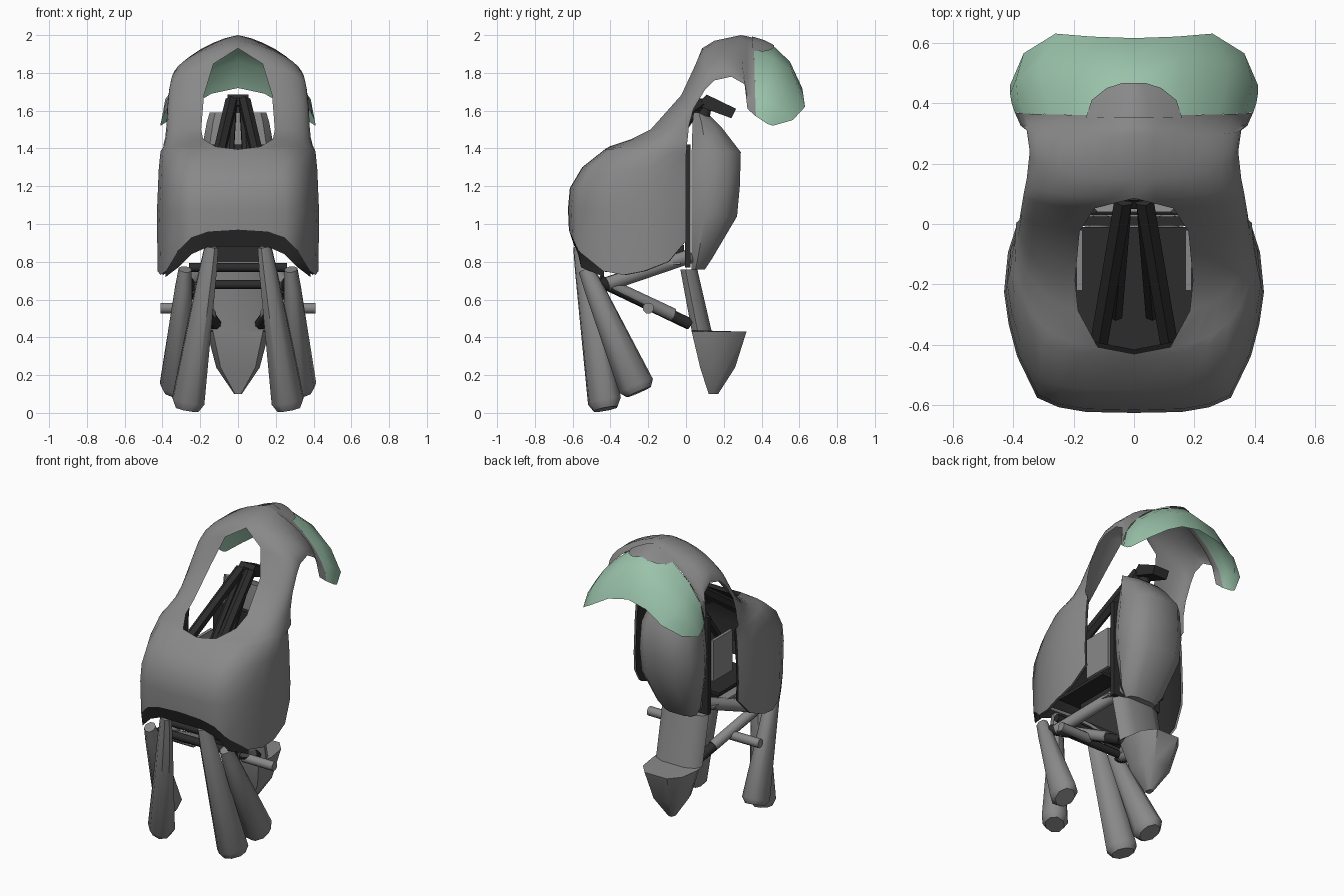
import bpy, bmesh, math
from mathutils import Vector

if "Cube" in bpy.data.objects:
    bpy.data.objects.remove(bpy.data.objects["Cube"])


def material(name, rgb):
    m = bpy.data.materials.new(name)
    m.diffuse_color = (*rgb, 1)
    m.use_nodes = True
    m.node_tree.nodes["Principled BSDF"].inputs["Base Color"].default_value = m.diffuse_color
    return m


GREY = material("hull grey", (0.25, 0.25, 0.25))
DARK = material("charcoal", (0.025, 0.025, 0.025))
GREEN = material("pale green", (0.32, 0.54, 0.40))


def finish(name, bm, mat, angle=35, normals=True):
    bmesh.ops.remove_doubles(bm, verts=bm.verts, dist=0.0005)
    if normals:
        bmesh.ops.recalc_face_normals(bm, faces=bm.faces)
    me = bpy.data.meshes.new(name)
    bm.to_mesh(me)
    bm.free()
    me.materials.append(mat)
    ob = bpy.data.objects.new(name, me)
    bpy.context.collection.objects.link(ob)
    bpy.ops.object.select_all(action='DESELECT')
    ob.select_set(True)
    bpy.context.view_layer.objects.active = ob
    bpy.ops.object.shade_smooth_by_angle(angle=math.radians(angle))
    return ob


def arc(row, n=8):
    """Half of a curved rib: centre (y, z), edge (x, y, z), hole half-width, end angle, power, fall."""
    yc, zc, xe, ye, ze, hole, end, p, fall = row
    t0 = math.asin((hole / xe) ** (1 / p)) if hole else 0
    tm = math.radians(end)
    pts = []
    for i in range(n + 1):
        t = t0 + (tm - t0) * i / n
        f = (1 - math.cos(t)) / (1 - math.cos(tm))
        pts.append(Vector((xe * math.sin(t) ** p, yc + (ye - yc) * f ** 1.1, zc + (ze - zc) * f ** fall)))
    return pts


# Boxy plan section of the nose: (width fraction, depth fraction)
SECTION = [(0, 0), (.37, .005), (.58, .03), (.745, .08), (.90, .30),
           (.965, .47), (1, .64), (.97, .85), (.90, 1)]


def nose(yc, zc, w, ye, ze):
    return [Vector((w * a, yc + (ye - yc) * f, zc + (ze - zc) * f)) for a, f in SECTION]


def sheet(name, ribs, mat):
    """Skin between neighbouring half ribs, mirrored over x."""
    bm = bmesh.new()
    for s in (1, -1):
        grid = [[bm.verts.new((s * p[0], p[1], p[2])) for p in r] for r in ribs]
        for a, b in zip(grid, grid[1:]):
            for i in range(len(a) - 1):
                q = (a[i], a[i + 1], b[i + 1], b[i])
                bm.faces.new(q if s > 0 else q[::-1])
    return finish(name, bm, mat, 65, False)


def loft(name, rings, mat, angle=35):
    """Closed solid through rings of points."""
    bm = bmesh.new()
    loops = [[bm.verts.new(p) for p in r] for r in rings]
    n = len(loops[0])
    for a, b in zip(loops, loops[1:]):
        for i in range(n):
            bm.faces.new((a[i], a[(i + 1) % n], b[(i + 1) % n], b[i]))
    bm.faces.new(loops[0][::-1])
    bm.faces.new(loops[-1])
    return finish(name, bm, mat, angle)


def rod(name, a, b, radii, mat, sides=8, deep=1.0):
    """Tapered rod; radii are (fraction along, radius)."""
    a, b = Vector(a), Vector(b)
    q = (b - a).to_track_quat('Z', 'Y')
    ang = [2 * math.pi * (i + 0.5) / sides for i in range(sides)]
    rings = [[a.lerp(b, f) + q @ Vector((r * math.cos(t), deep * r * math.sin(t), 0)) for t in ang]
             for f, r in radii]
    return loft(name, rings, mat, 50)


def pair(name, a, b, radii, mat, sides=8, deep=1.0):
    for s, side in ((1, "right"), (-1, "left")):
        rod(f"{name}_{side}", (s * a[0], *a[1:]), (s * b[0], *b[1:]), radii, mat, sides, deep)


def box(name, x0, x1, y, z, mat):
    rings = [[(x0, y[0], h), (x1, y[0], h), (x1, y[1], h), (x0, y[1], h)] for h in z]
    return loft(name, rings, mat)


# Hull: boxy nose, cockpit opening, arched hood
ribs = [nose(-0.62, 0.97, 0.425, 0.0, 0.9), nose(-0.625, 1.08, 0.43, 0.0, 1.03),
        nose(-0.615, 1.19, 0.425, 0.0, 1.15), nose(-0.55, 1.30, 0.42, 0.0, 1.28),
        nose(-0.43, 1.395, 0.41, 0.0, 1.38)]
for p, z in zip(ribs[0], (.97, .96, .93, .86, .75, .73, .75, .80, .91)):
    p.z = z
rows = [
    (-0.41, 1.41, 0.395, 0.005, 1.42, 0.12, 102, 0.65, 1.1),
    (-0.30, 1.45, 0.385, 0.01, 1.46, 0.185, 98, 0.7, 1.1),
    (-0.20, 1.50, 0.38, 0.015, 1.52, 0.195, 95, 0.75, 1.1),
    (-0.03, 1.69, 0.375, 0.04, 1.61, 0.18, 90, 0.85, 1.0),
    (0.05, 1.86, 0.365, 0.10, 1.71, 0.13, 90, 0.9, 0.85),
    (0.085, 1.93, 0.355, 0.15, 1.76, 0, 90, 1, 0.75),
    (0.15, 1.97, 0.345, 0.24, 1.78, 0, 90, 1, 0.7),
    (0.29, 2.00, 0.355, 0.31, 1.74, 0, 90, 1, 0.7),
    (0.32, 1.995, 0.375, 0.325, 1.61, 0, 90, 1, 0.7),
    (0.36, 1.985, 0.395, 0.37, 1.57, 0, 90, 1, 0.7),
]
ribs += [arc(r) for r in rows]
sheet("hull_shell", ribs, GREY)

# Dark lip under the nose opening, and dark lining inside the nose
front = ribs[0][:5]
lip = [(p.x, p.y + d, z) for p, d, z in zip(front, (.03, .03, .03, .015, 0), (.88, .88, .84, .77, .72))]
sheet("nose_lip", [lip, front], DARK)
lining = [[(p.x * 0.965, p.y * 0.965, p.z - d) for p in r]
          for r, d in zip(ribs[:6], (0, 0, 0.005, 0.012, 0.018, 0.018))]
sheet("nose_lining", lining, DARK)

# Green rear visor and the grey tongue lying on it
sheet("rear_visor", [
    ribs[-1][::2],
    [(0, .46, 1.945), (.16, .46, 1.88), (.30, .44, 1.77), (.385, .41, 1.66), (.405, .40, 1.55)],
    [(0, .55, 1.86), (.16, .56, 1.81), (.31, .54, 1.70), (.39, .48, 1.61), (.41, .43, 1.53)],
    [(0, .615, 1.72), (.14, .62, 1.69), (.26, .63, 1.62), (.365, .565, 1.55), (.41, .46, 1.52)],
], GREEN)
tongue = [[(w * k / 3, y, z - 0.97 * (w * k / 3) ** 1.4) for k in range(4)]
          for y, z, w in ((0.35, 1.993, 0.16), (0.41, 1.975, 0.14), (0.45, 1.956, 0.09), (0.466, 1.946, 0.04))]
sheet("hood_tongue", tongue, GREY)


def d_ring(w, y0, y1, z, tilt=0):
    """Ring with a flat front and a faceted rounded back."""
    d = y1 - y0
    return [(-w * 0.8, y0, z), (w * 0.8, y0, z), (w, y0 + 0.3 * d, z),
            (w * 0.88, y0 + 0.75 * d, z - tilt), (w * 0.5, y1, z - tilt),
            (-w * 0.5, y1, z - tilt), (-w * 0.88, y0 + 0.75 * d, z - tilt), (-w, y0 + 0.3 * d, z)]


# Rear pack and lower fin foot
loft("rear_pack", [d_ring(*r) for r in (
    (0.11, 0.03, 0.10, 0.76), (0.15, 0.03, 0.14, 0.82), (0.205, 0.03, 0.27, 1.04),
    (0.215, 0.03, 0.285, 1.20), (0.195, 0.03, 0.29, 1.38),
    (0.165, 0.035, 0.19, 1.54, 0.03), (0.15, 0.04, 0.13, 1.59, 0.02))], GREY, 45)
loft("fin_foot", [d_ring(*r) for r in (
    (0.02, 0.12, 0.17, 0.10), (0.115, 0.075, 0.26, 0.24), (0.165, 0.03, 0.32, 0.43),
    (0.165, 0.03, 0.135, 0.435), (0.17, -0.03, 0.06, 0.76))], GREY, 45)

# Four tapered front legs
taper = ((0, 0.035), (0.15, 0.045), (0.95, 0.083), (1, 0.06))
pair("inner_leg", (0.14, -0.56, 0.88), (0.27, -0.425, 0.02), taper, GREY, 8, 1.2)
pair("outer_leg", (0.28, -0.53, 0.76), (0.335, -0.25, 0.11), taper, GREY, 8, 1.2)


def thick(r):
    return ((0, r), (1, r))


# Undercarriage struts, cross bars and side pegs
pair("upper_strut", (0.26, -0.42, 0.68), (0.10, 0.02, 0.83), thick(0.04), GREY)
pair("lower_strut", (0.27, -0.46, 0.70), (0.12, 0.02, 0.47), thick(0.032), DARK)
pair("lower_strut_sleeve", (0.245, -0.39, 0.67), (0.15, -0.07, 0.52), thick(0.036), GREY)
pair("side_peg", (0.18, -0.20, 0.555), (0.41, -0.20, 0.555), thick(0.03), GREY)
for i, (y, z) in enumerate(((-0.42, 0.77), (-0.40, 0.68))):
    rod(f"cross_bar_{i + 1}", (-0.26, y, z), (0.26, y, z), thick(0.025), DARK)

# Cockpit: frame, seat, floor, side plates, control bars and head rest
box("back_frame", -0.18, 0.18, (-0.005, 0.025), (0.77, 1.42), DARK)
box("seat", -0.12, 0.12, (-0.36, -0.01), (0.80, 0.89), DARK)
box("under_panel", -0.18, 0.18, (-0.36, -0.03), (0.785, 0.80), GREY)
box("floor_panel", -0.24, 0.24, (-0.42, -0.01), (0.90, 0.92), DARK)
for s, side in ((1, "right"), (-1, "left")):
    box(f"side_plate_{side}", s * 0.17, s * 0.19, (-0.22, -0.02), (0.98, 1.25), GREY)
pair("control_bar", (0.035, 0.08, 1.65), (0.115, -0.39, 1.31), thick(0.034), DARK, 6)
pair("side_bar", (0.03, 0.06, 1.62), (0.06, -0.30, 1.10), thick(0.025), DARK, 6)
rod("neck_post", (0, 0.09, 1.55), (0, 0.11, 1.66), thick(0.035), DARK)
side = ((0.05, 1.63), (0.24, 1.56), (0.265, 1.61), (0.11, 1.685))
loft("head_rest", [[(x, y, z) for y, z in side] for x in (-0.055, 0.055)], DARK)
